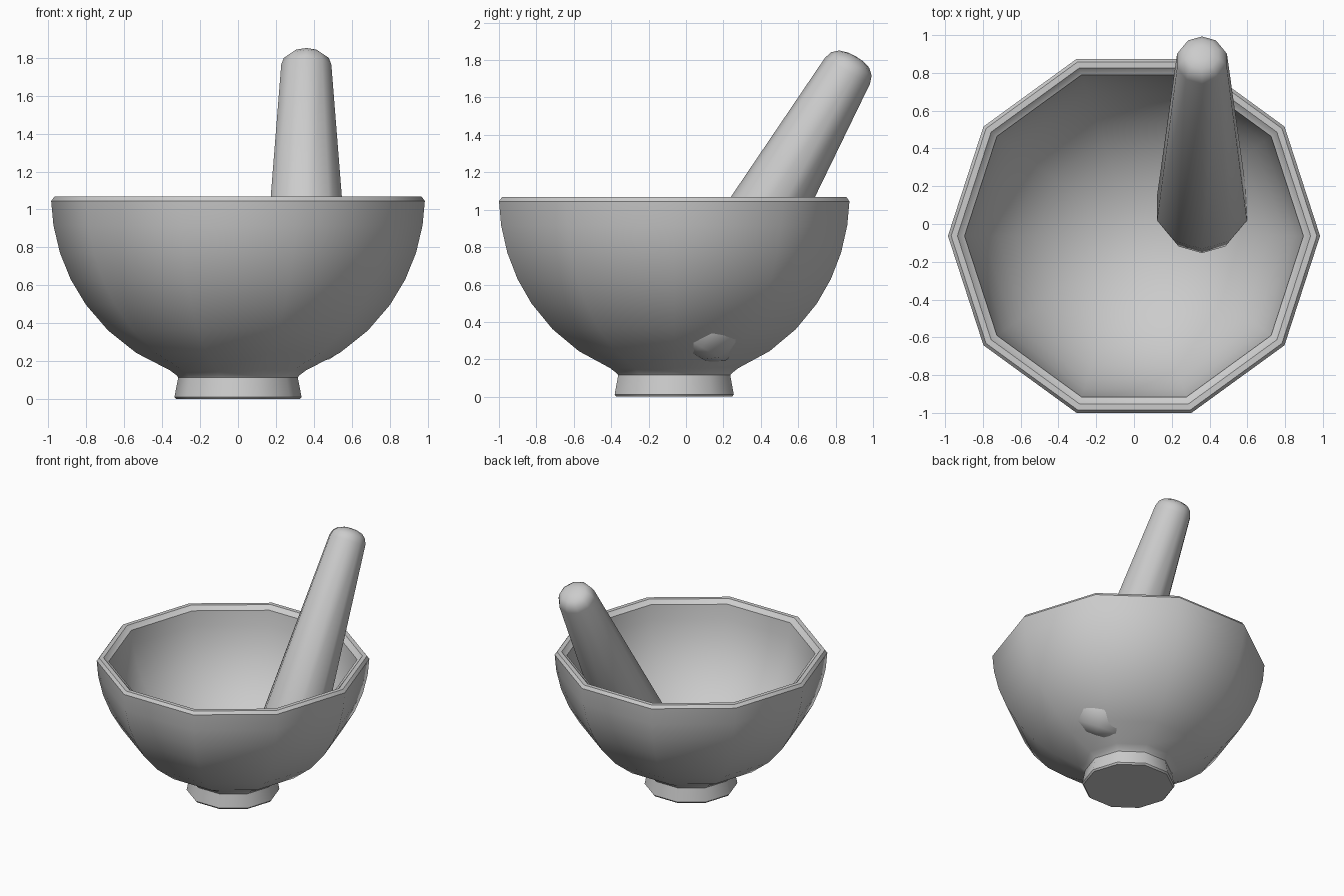
import bpy, bmesh, math
from mathutils import Vector, Matrix

if "Cube" in bpy.data.objects:
    bpy.data.objects.remove(bpy.data.objects["Cube"])

SIDES = 10


def lathe(name, profile, matrix, turn=0.0):
    """Spin an (r, z) profile into a ten-sided solid; r = 0 makes a pole."""
    bm = bmesh.new()
    rings = []
    for r, z in profile:
        if r == 0:
            rings.append([bm.verts.new((0, 0, z))] * SIDES)
        else:
            angles = [turn + math.tau * i / SIDES for i in range(SIDES)]
            rings.append([bm.verts.new((r * math.cos(a), r * math.sin(a), z)) for a in angles])
    for a, b in zip(rings, rings[1:]):
        for i in range(SIDES):
            j = (i + 1) % SIDES
            bm.faces.new(dict.fromkeys((a[i], a[j], b[j], b[i])))
    bmesh.ops.recalc_face_normals(bm, faces=bm.faces)
    mesh = bpy.data.meshes.new(name)
    bm.to_mesh(mesh)
    bm.free()
    obj = bpy.data.objects.new(name, mesh)
    bpy.context.collection.objects.link(obj)
    mesh.transform(matrix)
    bpy.ops.object.select_all(action='DESELECT')
    obj.select_set(True)
    bpy.context.view_layer.objects.active = obj
    bpy.ops.object.shade_smooth_by_angle(angle=math.radians(40))
    return obj


def arc(radius, degrees, centre=1.07):
    """Points on a sphere, given as angles below its equator."""
    return [(radius * math.cos(math.radians(d)), centre - radius * math.sin(math.radians(d)))
            for d in degrees]


# Mortar: foot, round outer wall, bevelled rim, hollow inside
foot = [(0, 0), (0.325, 0), (0.335, 0.012), (0.315, 0.115), (0.325, 0.127)]
outer = arc(0.985, [68.5, 57, 46, 35.5, 26.5, 17.7, 9])
rim = [(0.985, 1.045), (0.968, 1.068), (0.935, 1.068), (0.917, 1.05), (0.897, 1.04)]
inner = arc(0.895, [9, 18, 27, 36, 45, 54, 63, 72, 81]) + [(0, 0.175)]
lathe("mortar_bowl", foot + outer + rim + inner, Matrix.Translation((0, -0.063, 0)))

# Pestle: tapered rod with rounded ends, leaning 30 degrees to the back
pestle = [(0, 0.20), (0.13, 0.22), (0.21, 0.27), (0.25, 0.385), (0.139, 1.94),
          (0.125, 1.983), (0.092, 2.013), (0.045, 2.027), (0, 2.03)]
lean = Matrix.Translation((0.36, -0.107, 0.062)) @ Matrix.Rotation(math.radians(-30), 4, 'X')
lathe("pestle", pestle, lean, turn=math.pi / 2)
